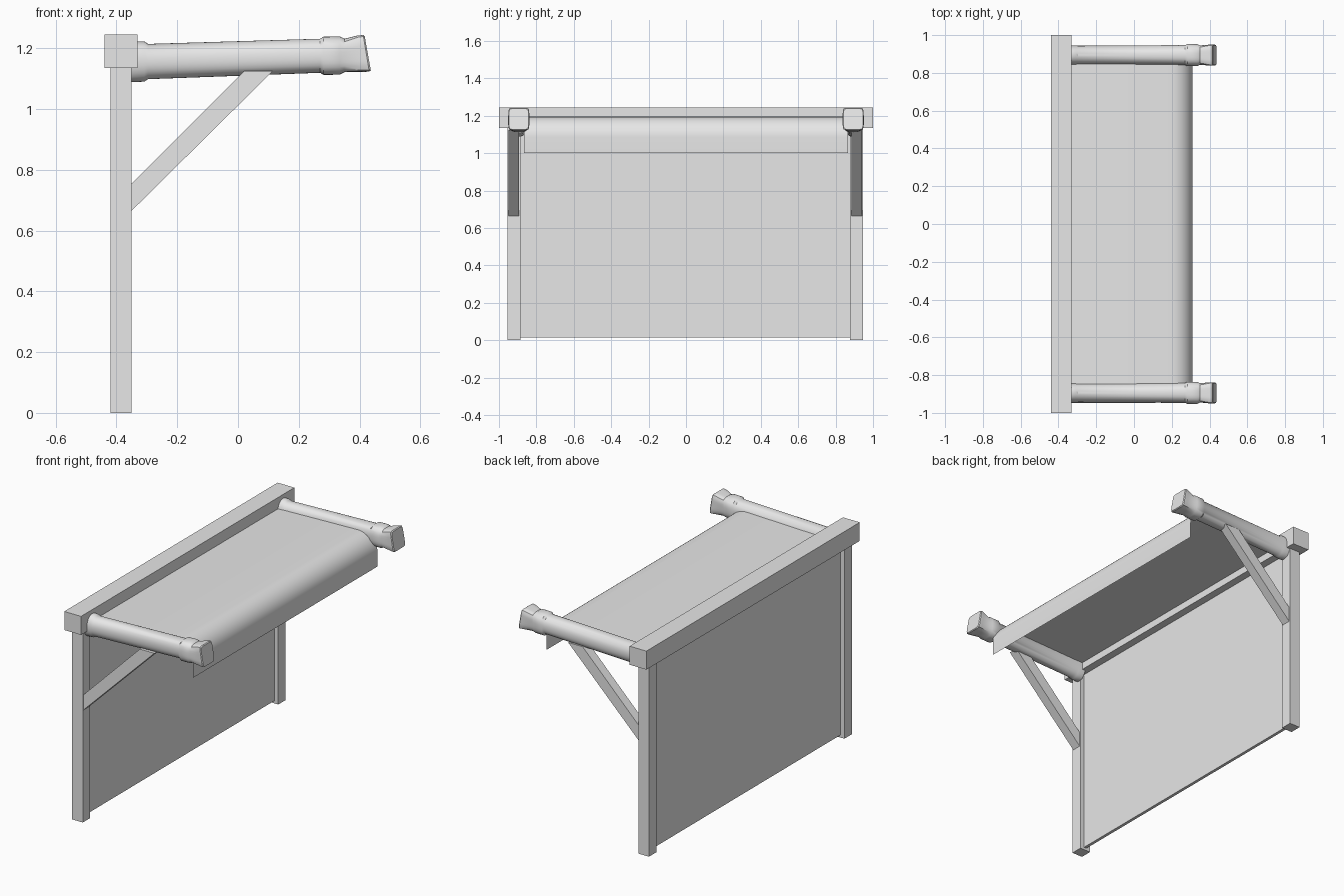
import bpy, bmesh, math
from mathutils import Vector

cube = bpy.data.objects.get("Cube")
if cube:
    bpy.data.objects.remove(cube, do_unlink=True)

grey = bpy.data.materials.new("plain_grey")
grey.use_nodes = True
grey.diffuse_color = (0.8, 0.8, 0.8, 1)
grey.node_tree.nodes["Principled BSDF"].inputs["Base Color"].default_value = (0.8, 0.8, 0.8, 1)


def finish(bm, name, smooth=None, closed=True):
    if closed:
        bmesh.ops.recalc_face_normals(bm, faces=bm.faces)
    mesh = bpy.data.meshes.new(name)
    bm.to_mesh(mesh)
    bm.free()
    mesh.materials.append(grey)
    obj = bpy.data.objects.new(name, mesh)
    bpy.context.collection.objects.link(obj)
    if smooth:
        bpy.ops.object.select_all(action='DESELECT')
        obj.select_set(True)
        bpy.context.view_layer.objects.active = obj
        bpy.ops.object.shade_smooth_by_angle(angle=math.radians(smooth))
    return obj


def prism(name, outline, y0, y1):
    """Extrude an x-z outline from y0 to y1."""
    bm = bmesh.new()
    face = bm.faces.new([bm.verts.new((x, y0, z)) for x, z in outline])
    out = bmesh.ops.extrude_face_region(bm, geom=[face])
    moved = [v for v in out["geom"] if isinstance(v, bmesh.types.BMVert)]
    bmesh.ops.translate(bm, verts=moved, vec=(0, y1 - y0, 0))
    return finish(bm, name)


def box(name, x0, x1, y0, y1, z0, z1):
    return prism(name, [(x0, z0), (x1, z0), (x1, z1), (x0, z1)], y0, y1)


def superellipse(angle, power):
    c, s = math.cos(angle), math.sin(angle)
    r = (abs(c) ** power + abs(s) ** power) ** (-1 / power)
    return c * r, s * r


def arm(name, y, rings, sides=32):
    """Loft along x; each ring is x, centre z, half width, half height, squareness, lean."""
    bm = bmesh.new()
    loops = []
    for x, z, hw, hh, power, lean in rings:
        loop = []
        for i in range(sides):
            a, b = superellipse(2 * math.pi * i / sides, power)
            loop.append(bm.verts.new((x - lean * b, y + a * hw, z + b * hh)))
        loops.append(loop)
    for p, q in zip(loops, loops[1:]):
        for i in range(sides):
            j = (i + 1) % sides
            bm.faces.new((p[i], p[j], q[j], q[i]))
    bm.faces.new(loops[0])
    bm.faces.new(loops[-1])
    return finish(bm, name, smooth=35)


# Back frame: top beam and thin wall panel
box("top_beam", -0.44, -0.33, -1, 1, 1.135, 1.245)
box("back_panel", -0.394, -0.376, -0.89, 0.88, 0.015, 1.14)

# Tubular arms with a root collar, a front collar and a squared flared end
arm_rings = [
    (-0.350, 1.155, 0.051, 0.067, 2.2, 0),
    (-0.308, 1.156, 0.051, 0.066, 2.2, 0),
    (-0.296, 1.156, 0.050, 0.058, 2.2, 0),
    (0.270, 1.175, 0.053, 0.056, 2.2, 0),
    (0.282, 1.175, 0.058, 0.063, 2.8, 0),
    (0.335, 1.176, 0.058, 0.063, 2.8, 0),
    (0.350, 1.176, 0.051, 0.055, 3.5, 0),
    (0.405, 1.182, 0.056, 0.060, 7, 0.010),
    (0.422, 1.183, 0.056, 0.060, 9, 0.010),
    (0.427, 1.183, 0.052, 0.056, 9, 0.010),
]
brace = [(-0.355, 0.66), (0.115, 1.125), (0.02, 1.125), (-0.355, 0.75)]

# Post, diagonal brace and arm at each end
for side, word in ((-1, "right"), (1, "left")):
    y = side * 0.916 - 0.004
    box(f"post_{word}", -0.42, -0.35, y - 0.035, y + 0.035, 0, 1.14)
    prism(f"brace_{word}", brace, y - 0.028, y + 0.028)
    arm(f"arm_{word}", side * 0.894, arm_rings)

# Canopy sheet: gentle rise, rounded front edge and hanging lip
radius = 0.11
profile = [(-0.33, 1.178), (-0.06, 1.187)]
for i in range(13):
    a = math.radians(90 * (1 - i / 12))
    profile.append((0.2 + radius * math.cos(a), 1.085 + radius * math.sin(a)))
profile.append((0.31, 1.0))

bm = bmesh.new()
rows = [[bm.verts.new((x, y, z)) for y in (-0.865, 0.865)] for x, z in profile]
for (a, b), (c, d) in zip(rows, rows[1:]):
    bm.faces.new((a, c, d, b))
finish(bm, "canopy_sheet", smooth=35, closed=False)
